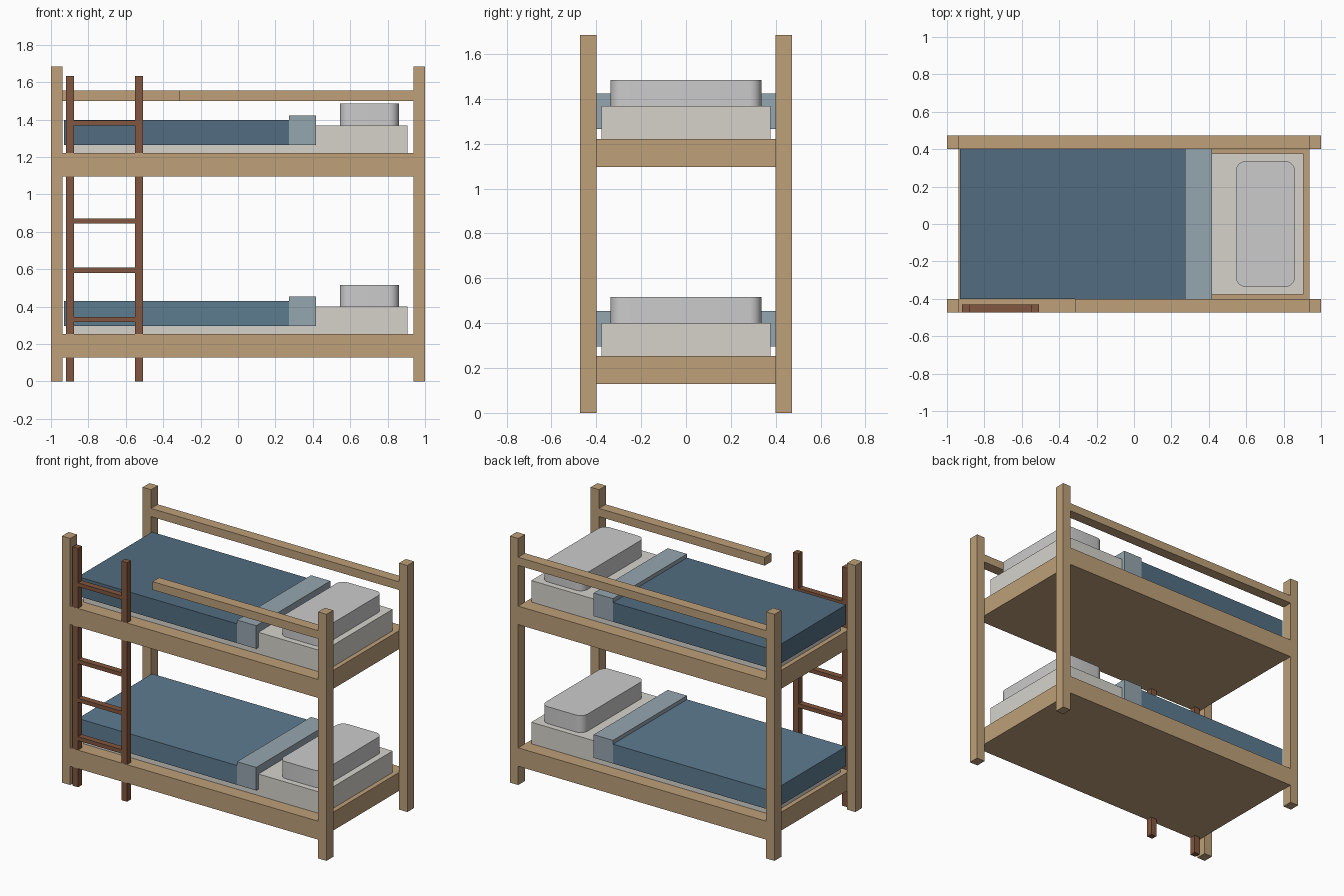
import bpy, bmesh, math

if "Cube" in bpy.data.objects:
    bpy.data.objects.remove(bpy.data.objects["Cube"])


def material(name, r, g, b):
    m = bpy.data.materials.new(name)
    m.diffuse_color = (r, g, b, 1)
    m.use_nodes = True
    m.node_tree.nodes["Principled BSDF"].inputs["Base Color"].default_value = m.diffuse_color
    return m


WOOD = material("pale_wood", 0.51, 0.35, 0.19)
DARK = material("dark_wood", 0.22, 0.095, 0.05)
LINEN = material("linen", 0.67, 0.65, 0.60)
FOLD = material("pale_blue", 0.30, 0.38, 0.43)
BLUES = {"lower": material("blue", 0.11, 0.20, 0.28),
         "upper": material("deep_blue", 0.085, 0.155, 0.22)}


def box(name, x, y, z, mat=None, corner=0):
    """Box from (min, max) ranges; corner rounds the upright edges."""
    bm = bmesh.new()
    bmesh.ops.create_cube(bm, size=1)
    for v in bm.verts:
        v.co = [(a + b) / 2 + c * (b - a) for (a, b), c in zip((x, y, z), v.co)]
    if corner:
        upright = [e for e in bm.edges
                   if abs(e.verts[0].co.z - e.verts[1].co.z) > 0.01]
        bmesh.ops.bevel(bm, geom=upright, offset=corner, segments=6,
                        profile=0.5, affect='EDGES')
    me = bpy.data.meshes.new(name)
    bm.to_mesh(me)
    bm.free()
    ob = bpy.data.objects.new(name, me)
    bpy.context.collection.objects.link(ob)
    if mat:
        me.materials.append(mat)
    if corner:
        bpy.context.view_layer.objects.active = ob
        ob.select_set(True)
        bpy.ops.object.shade_smooth_by_angle(angle=math.radians(35))
        ob.select_set(False)
    return ob


IN_X, IN_Y, OUT_Y = 0.937, 0.40, 0.473

# Corner posts
for sx, side in ((-1, "left"), (1, "right")):
    for sy, face in ((-1, "front"), (1, "back")):
        box(f"{face}_{side}_post", sorted((sx * IN_X, sx)),
            sorted((sy * IN_Y, sy * OUT_Y)), (0, 1.684), WOOD)

# Bunks: platform, mattress, blanket, folded blanket edge, pillow
for level, z in (("lower", 0.128), ("upper", 1.096)):
    box(f"{level}_platform", (-IN_X, IN_X), (-OUT_Y, OUT_Y), (z, z + 0.126), WOOD)
    box(f"{level}_mattress", (-0.905, 0.905), (-0.377, 0.377),
        (z + 0.126, z + 0.273), LINEN)
    box(f"{level}_blanket", (-0.93, 0.272), (-IN_Y, IN_Y),
        (z + 0.169, z + 0.301), BLUES[level])
    box(f"{level}_blanket_fold", (0.272, 0.418), (-IN_Y, IN_Y),
        (z + 0.169, z + 0.327), FOLD)
    box(f"{level}_pillow", (0.545, 0.86), (-0.336, 0.336),
        (z + 0.273, z + 0.389), corner=0.052)

# Guard rails, the front one leaving a gap for the ladder
box("back_guard_rail", (-IN_X, IN_X), (IN_Y, OUT_Y), (1.50, 1.556), WOOD)
box("front_guard_rail", (-0.315, IN_X), (-OUT_Y, -IN_Y), (1.50, 1.556), WOOD)

# Ladder let into the front of the platforms
LADDER_Y = (-0.472, -0.43)
box("left_ladder_stile", (-0.92, -0.878), LADDER_Y, (0, 1.632), DARK)
box("right_ladder_stile", (-0.551, -0.508), LADDER_Y, (0, 1.632), DARK)
for i in range(5):
    z = 0.332 + 0.2627 * i
    box(f"ladder_rung_{i + 1}", (-0.878, -0.551), LADDER_Y,
        (z - 0.0135, z + 0.0135), DARK)
